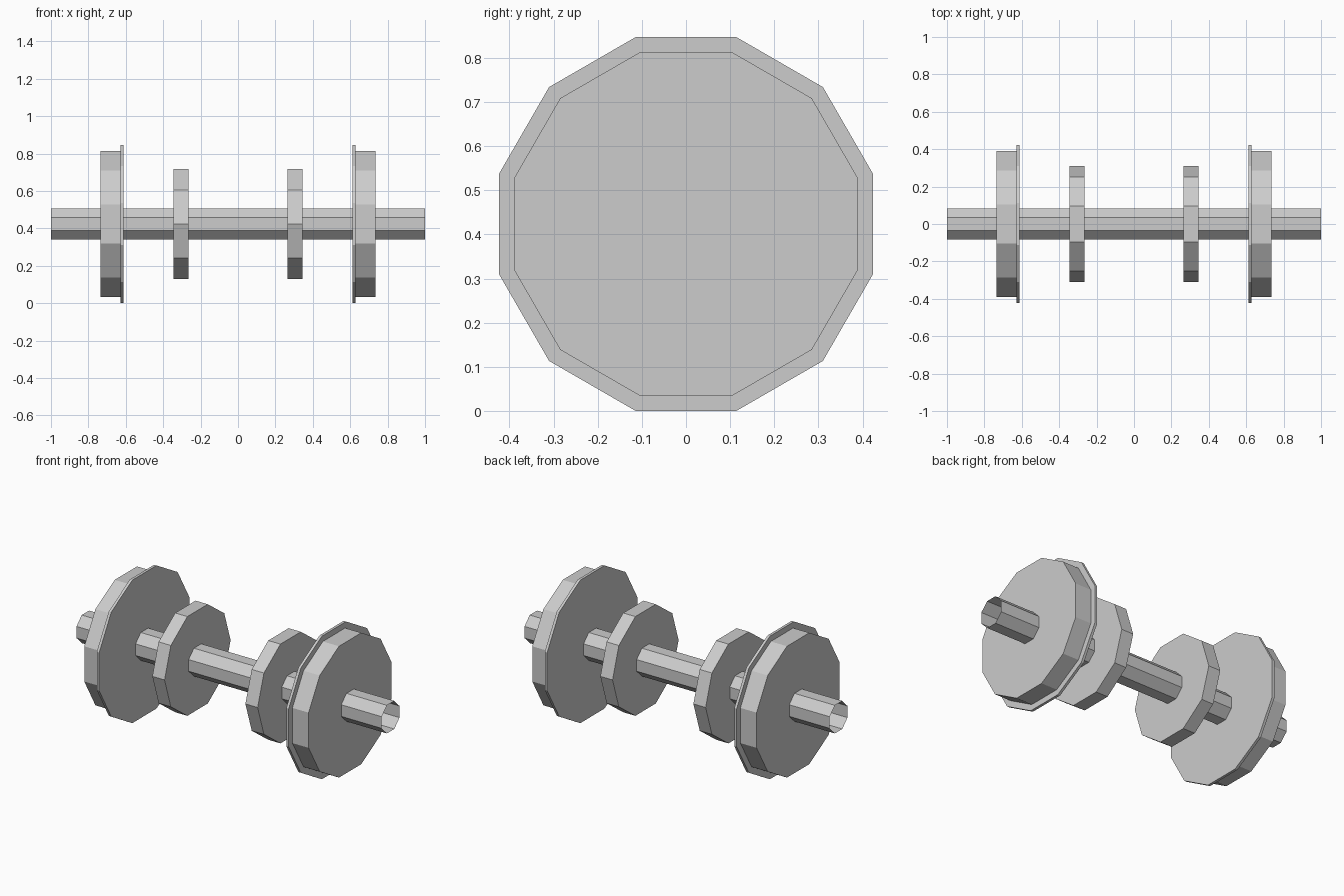
import bpy, bmesh, math

if "Cube" in bpy.data.objects:
    bpy.data.objects.remove(bpy.data.objects["Cube"])

CENTRE_Z = 0.4235

steel = bpy.data.materials.new("light grey steel")
steel.diffuse_color = (0.604, 0.604, 0.604, 1)
steel.use_nodes = True
steel.node_tree.nodes["Principled BSDF"].inputs["Base Color"].default_value = steel.diffuse_color


def lathe_x(name, profile, sides, phase, caps=True):
    """Faceted solid around the x axis from (x, radius) pairs."""
    bm = bmesh.new()
    rings = []
    for x, r in profile:
        ring = []
        for i in range(sides):
            a = phase + 2 * math.pi * i / sides
            ring.append(bm.verts.new((x, r * math.cos(a), r * math.sin(a))))
        rings.append(ring)
    for a, b in zip(rings, rings[1:]):
        for i in range(sides):
            j = (i + 1) % sides
            bm.faces.new((a[i], a[j], b[j], b[i]))
    if caps:
        bm.faces.new(rings[0])
        bm.faces.new(rings[-1])
    bmesh.ops.recalc_face_normals(bm, faces=bm.faces)
    mesh = bpy.data.meshes.new(name)
    bm.to_mesh(mesh)
    bm.free()
    mesh.materials.append(steel)
    obj = bpy.data.objects.new(name, mesh)
    obj.location.z = CENTRE_Z
    bpy.context.collection.objects.link(obj)
    return obj


# axle: open-ended octagonal tube
lathe_x("axle", [(-1, 0.09), (1, 0.09)], 8, math.pi / 8, caps=False)

flange_r = CENTRE_Z / math.cos(math.pi / 12)
tread_r = 0.389 / math.cos(math.pi / 12)

for side, s in (("left", -1), ("right", 1)):
    # wheel: thin inner flange stepping down to the tread
    lathe_x(side + "_wheel",
            [(s * 0.613, flange_r), (s * 0.629, flange_r),
             (s * 0.629, tread_r), (s * 0.735, tread_r)],
            12, math.pi / 12)
    # brake disc: ten-sided, points towards front and back
    lathe_x(side + "_brake_disc",
            [(s * 0.265, 0.309), (s * 0.345, 0.309)], 10, 0)
